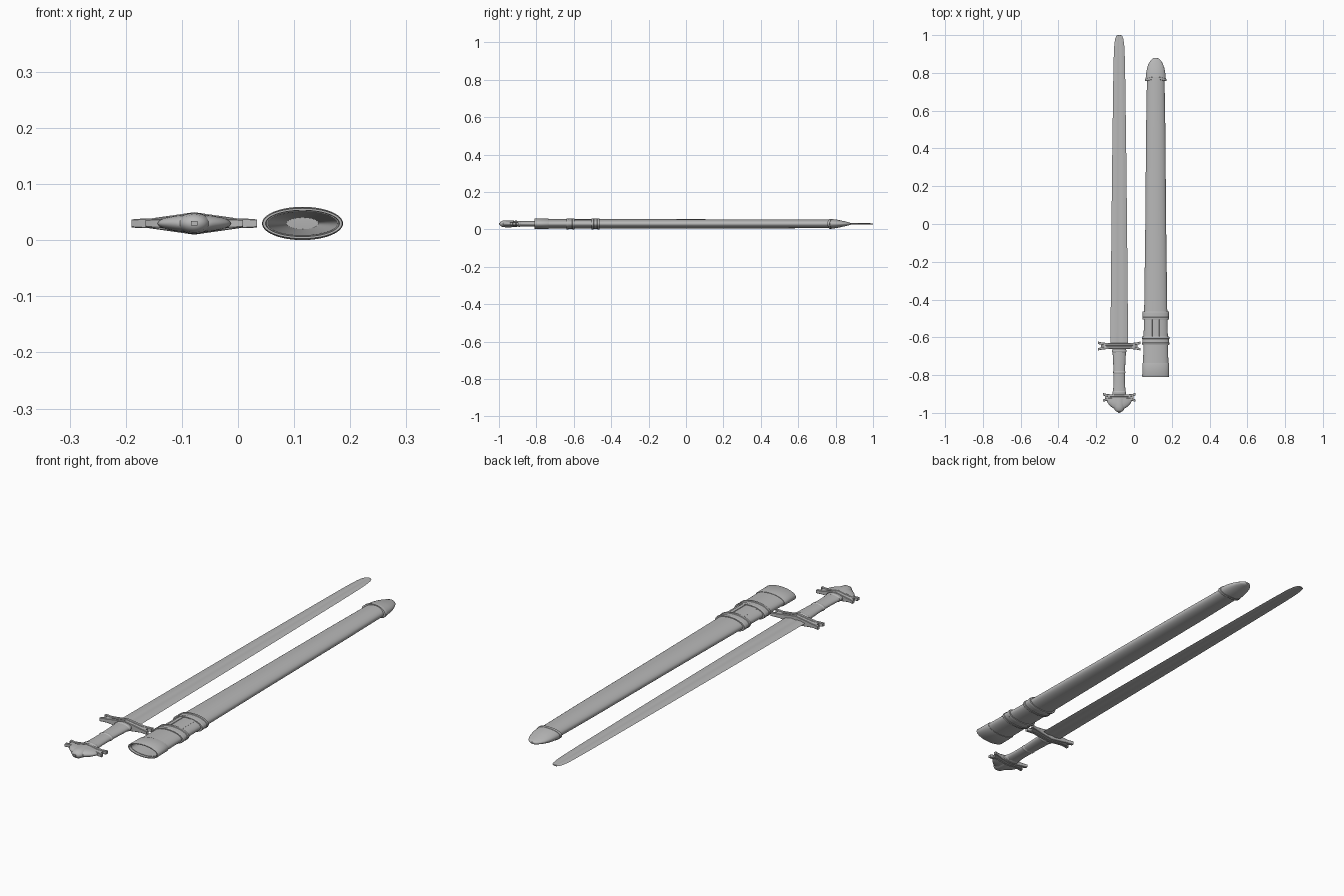
import bpy, bmesh
from math import sin, cos, pi, sqrt

if "Cube" in bpy.data.objects:
    bpy.data.objects.remove(bpy.data.objects["Cube"])

SX, CX, Z = -0.078, 0.115, 0.03   # sword axis, scabbard axis, common height
steel = bpy.data.materials.new("dark_grey")
steel.diffuse_color = (.48, .48, .48, 1)
steel.use_nodes = True
steel.node_tree.nodes["Principled BSDF"].inputs["Base Color"].default_value = steel.diffuse_color


def loft(name, rings, caps=True, angle=0.6):
    """Skin a list of equal-length closed rings."""
    bm = bmesh.new()
    vs = [[bm.verts.new(p) for p in r] for r in rings]
    n = len(rings[0])
    for a, b in zip(vs, vs[1:]):
        for i in range(n):
            bm.faces.new((a[i], a[(i + 1) % n], b[(i + 1) % n], b[i]))
    if caps:
        bm.faces.new(vs[0][::-1])
        bm.faces.new(vs[-1])
    bmesh.ops.recalc_face_normals(bm, faces=bm.faces)
    me = bpy.data.meshes.new(name)
    bm.to_mesh(me)
    bm.free()
    me.materials.append(steel)
    ob = bpy.data.objects.new(name, me)
    bpy.context.collection.objects.link(ob)
    bpy.context.view_layer.objects.active = ob
    bpy.ops.object.select_all(action='DESELECT')
    ob.select_set(True)
    bpy.ops.object.shade_smooth_by_angle(angle=angle)
    return ob


def oval(cx, y, a, b, n=48, wave=0.0):
    """Ellipse across the y axis; wave scallops its edge along y."""
    return [(cx + a * cos(2 * pi * i / n), y + wave * cos(4 * pi * i / n),
             Z + b * sin(2 * pi * i / n)) for i in range(n)]


def ovals(name, cx, prof, caps=True, n=48):
    return loft(name, [oval(cx, *p[:3], n, *p[3:]) for p in prof], caps)


# Blade: shallow-fullered lens section, rounded tip
SECTION = [(1, 0), (.65, .65), (.36, 1), (.2, .75), (0, .6)]
half = SECTION + [(-u, v) for u, v in SECTION[-2::-1]]
SECTION = half + [(u, -v) for u, v in half[-2:0:-1]]
blade = [(-.66, .047, .0055), (-.2, .043, .0052), (.3, .038, .0048),
         (.75, .032, .0045), (.86, .030, .0042)]
blade += [(.88 + .12 * sin(t), .029 * sqrt(cos(t)), .0041 - .001 * t)
          for t in (.1, .4, .7, 1.0, 1.25, 1.42, 1.54)]
loft("blade", [[(SX + u * w, y, Z + v * h) for u, v in SECTION]
               for y, w, h in blade])


def crossbar(name, yc, gap, thick, length, hz):
    """Two bowed plates that fork at the ends, with a core between them."""
    ts = [-1, -.86, -.72, -.5, -.25, 0, .25, .5, .72, .86, 1]

    def bar(nm, side, th, k):
        rings = []
        for t in ts:
            x = SX + t * length * k
            yy = yc + side * (gap + gap * .9 * t ** 4)
            h = hz * max(.42 - .06 * (abs(t) == 1), 1 - .8 * abs(t)) * (1 if side else .9)
            b = th * .25
            rings.append([(x, yy + p, Z + q) for p, q in
                          [(-th, -h + b), (-th + b, -h), (th - b, -h), (th, -h + b),
                           (th, h - b), (th - b, h), (-th + b, h), (-th, h - b)]])
        loft(nm, rings)
    bar(name + "_front_plate", -1, thick, 1)
    bar(name + "_back_plate", 1, thick, 1)
    bar(name + "_core", 0, gap, .86)


crossbar("guard", -.646, .009, .0065, .112, .020)
crossbar("pommel_bar", -.918, .009, .0065, .087, .018)

# Grip with middle ring and end collars
ovals("grip", SX, [(-.91, .037, .015), (-.885, .033, .014), (-.84, .030, .014),
                   (-.78, .030, .0145), (-.72, .033, .015), (-.65, .037, .016)], n=32)
for nm, y, a, b in [("grip_ring", -.785, .032, .016),
                    ("guard_collar", -.672, .038, .0175),
                    ("pommel_collar", -.892, .036, .016)]:
    ovals(nm, SX, [(y - .007, a - .002, b - .002), (y - .004, a, b),
                   (y + .004, a, b), (y + .007, a - .002, b - .002)], n=32)

# Lobed pommel: tall centre and two sloping shoulders
ovals("pommel_centre", SX, [(-.925, .030, .018), (-.945, .031, .019), (-.968, .029, .0185),
                            (-.984, .024, .016), (-.992, .017, .011), (-.996, .008, .005)], n=32)
ovals("pommel_shoulders", SX, [(-.925, .066, .015), (-.940, .065, .016), (-.952, .058, .016),
                               (-.964, .047, .015), (-.974, .034, .013), (-.980, .022, .010)])
loft("pommel_peen", [[(SX + u * .006, y, Z + v * .004)
                      for u, v in ((-1, -1), (1, -1), (1, 1), (-1, 1))]
                     for y in (-1.0, -.985)])

# Scabbard: hollow shell, outer skin then back down the inside
ovals("scabbard_body", CX, [
    (.80, .03, .014), (.80, .046, .023), (.5, .051, .024), (0, .055, .0245),
    (-.45, .061, .025), (-.74, .067, .025), (-.80, .067, .025),
    (-.80, .062, .021), (-.4, .056, .020), (.3, .044, .016), (.78, .028, .010)])

# Throat mount, open at the mouth
ovals("scabbard_throat", CX, [
    (-.735, .064, .024), (-.735, .069, .0268), (-.738, .0705, .0275), (-.808, .0715, .028),
    (-.81, .0705, .027), (-.81, .066, .0235), (-.79, .063, .022)], caps=False)

# Chape with scalloped rim
ovals("scabbard_chape", CX, [
    (.761, .047, .023, -.005), (.761, .056, .0265, -.005), (.773, .056, .0265, -.005),
    (.774, .0535, .0255, -.005), (.80, .051, .023, -.003), (.825, .046, .0185),
    (.848, .038, .0135), (.865, .028, .0095), (.875, .017, .007), (.880, .005, .004)])

# Suspension bands with raised rims
for nm, y, a in (("lower_band", -.484, .067), ("upper_band", -.618, .068)):
    ovals(nm, CX, [(y + d, a + o, .0255 + o) for d, o in
                   [(-.022, -.004), (-.022, .003), (-.019, .0042), (-.011, .0042),
                    (-.009, .002), (.009, .002), (.011, .0042), (.019, .0042),
                    (.022, .003), (.022, -.004)]], caps=False)


# Straps joining the bands along the upper face
def strap(name, mid, spread):
    rings = []
    for y in (-.605, -.55, -.495):
        angs = [mid + spread * (i / 4 - .5) for i in range(5)]
        outer = [(CX + .0655 * cos(t), y, Z + .0272 * sin(t)) for t in angs]
        inner = [(CX + .060 * cos(t), y, Z + .0235 * sin(t)) for t in reversed(angs)]
        rings.append(outer + inner)
    loft(name, rings)


strap("strap_left", pi * .64, .3)
strap("strap_right", pi * .36, .3)
